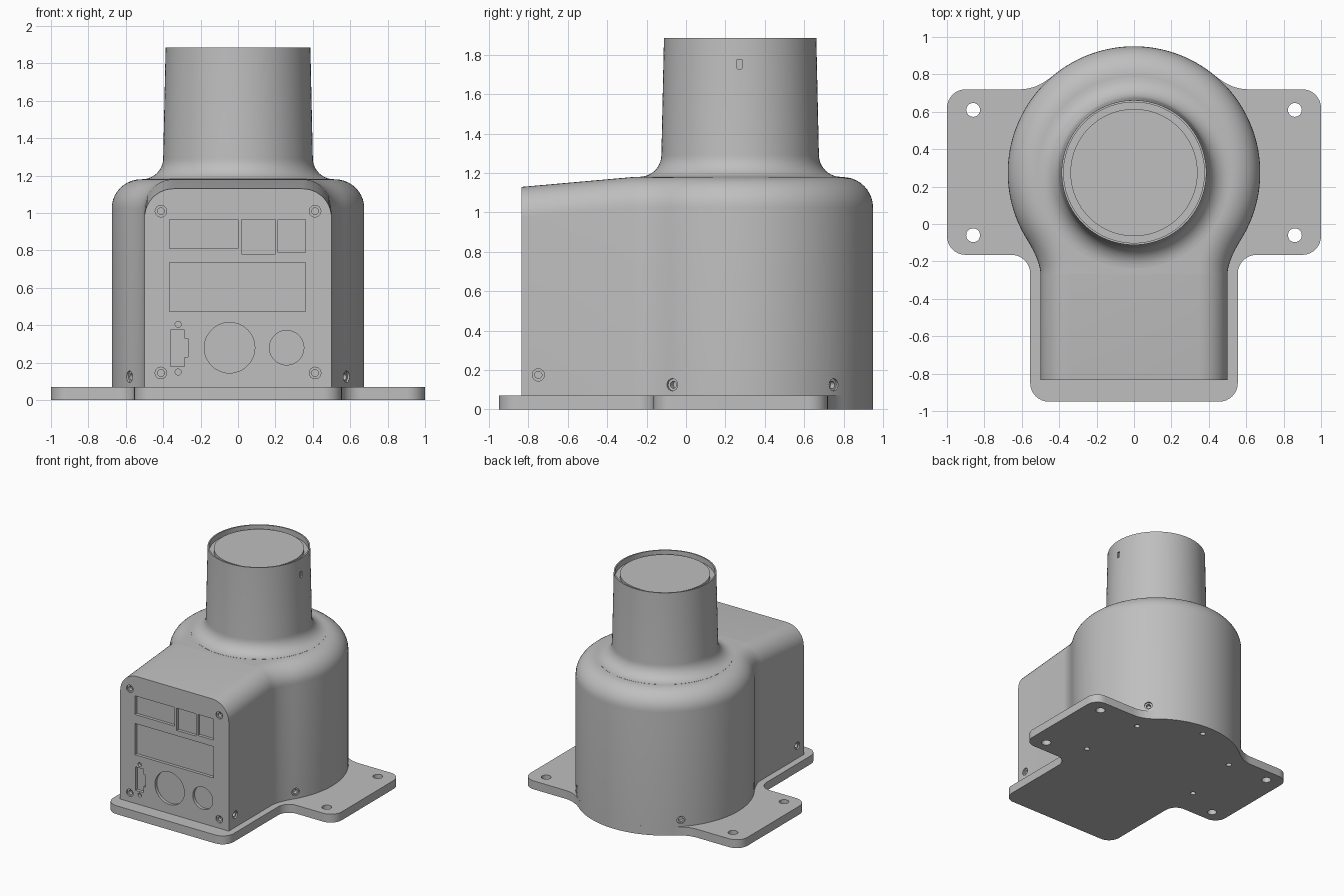
import bpy, bmesh, math
from mathutils import Matrix, Vector

if "Cube" in bpy.data.objects:
    bpy.data.objects.remove(bpy.data.objects["Cube"], do_unlink=True)

CY, R = 0.275, 0.675              # drum centre and radius
FRONT, PLATE, TOP = -0.835, 0.07, 1.18

grey = bpy.data.materials.new("plain grey")
grey.use_nodes = True
colour = (0.52, 0.52, 0.52, 1)
grey.diffuse_color = colour
grey.node_tree.nodes["Principled BSDF"].inputs["Base Color"].default_value = colour


def make(name, bm):
    bmesh.ops.recalc_face_normals(bm, faces=bm.faces)
    mesh = bpy.data.meshes.new(name)
    bm.to_mesh(mesh)
    bm.free()
    mesh.materials.append(grey)
    obj = bpy.data.objects.new(name, mesh)
    bpy.context.collection.objects.link(obj)
    return obj


def stack(bm, rings, matrix=Matrix()):
    """Skin closed rings of equal length and cap both ends."""
    loops = [[bm.verts.new(matrix @ Vector(p)) for p in ring] for ring in rings]
    n = len(loops[0])
    for a, b in zip(loops, loops[1:]):
        for i in range(n):
            j = (i + 1) % n
            bm.faces.new((a[i], a[j], b[j], b[i]))
    bm.faces.new(loops[0][::-1])
    bm.faces.new(loops[-1])


def prism(bm, outline, low, high, matrix=Matrix()):
    stack(bm, [[(x, y, z) for x, y in outline] for z in (low, high)], matrix)


def circle(r, n=48, cx=0, cy=0):
    return [(cx + r * math.cos(math.tau * i / n), cy + r * math.sin(math.tau * i / n))
            for i in range(n)]


def lathe(bm, profile, n=48, matrix=Matrix()):
    stack(bm, [[(x, y, z) for x, y in circle(r, n)] for r, z in profile], matrix)


def curve(a, c, b, n=8):
    """Quadratic blend from a to b, steered by c."""
    a, b, c = Vector(a), Vector(b), Vector(c)
    return [tuple(a * (1 - t) ** 2 + c * 2 * t * (1 - t) + b * t * t)
            for t in (i / n for i in range(n + 1))]


def fillet(prev, corner, nxt, r, n=8):
    """Round a right-angled corner, running from prev towards nxt."""
    c = Vector(corner)
    u, v = (Vector(prev) - c).normalized(), (Vector(nxt) - c).normalized()
    mid = c + (u + v) * r
    return [tuple(mid - v * r * math.cos(t) - u * r * math.sin(t))
            for t in (math.pi / 2 * i / n for i in range(n + 1))]


def drum_arc(start_deg, n=48):
    return [(R * math.cos(t), CY + R * math.sin(t)) for t in
            (math.radians(start_deg + (90 - start_deg) * i / n) for i in range(n + 1))]


def mirrored(half):
    return half + [(-x, y) for x, y in reversed(half) if x > 1e-5]


def cut(obj, bm):
    cutter = make("cutter", bm)
    cutter.hide_render = True
    mod = obj.modifiers.new("cut", "BOOLEAN")
    mod.operation, mod.solver, mod.object = "DIFFERENCE", "EXACT", cutter
    bpy.context.view_layer.objects.active = obj
    bpy.ops.object.modifier_apply(modifier=mod.name)
    bpy.data.objects.remove(cutter, do_unlink=True)


def smooth(obj):
    bpy.ops.object.select_all(action="DESELECT")
    obj.select_set(True)
    bpy.context.view_layer.objects.active = obj
    bpy.ops.object.shade_smooth_by_angle(angle=math.radians(30))


# Mounting plate: cross-shaped flange that follows the drum at the back
corners = [(0, -0.95), (0.555, -0.95), (0.555, -0.165), (1, -0.165), (1, 0.72), (0.5, 0.72)]
half = []
for k in range(1, 5):
    half += fillet(corners[k - 1], corners[k], corners[k + 1], 0.1)
arc = drum_arc(50)
half += curve((0.61, 0.72), (0.52, 0.72), arc[0])[:-1] + arc
bm = bmesh.new()
prism(bm, mirrored(half), 0, PLATE)
plate = make("mounting_plate", bm)

# Through holes in the wings and blind holes underneath
bm = bmesh.new()
for s in (-1, 1):
    for y in (-0.06, 0.61):
        prism(bm, circle(0.037, 32, s * 0.86, y), -0.1, 0.2)
    for x, y in ((0.55, 0.073), (0.475, 0.605)):
        prism(bm, circle(0.022, 24, s * x, y), -0.1, 0.05)
prism(bm, circle(0.022, 24, 0, 0.85), -0.1, 0.05)
cut(plate, bm)

# Housing: drum blended into a front box, with a rounded top edge
arc = drum_arc(-32, 64)
outline = mirrored([(0.5, -1.2)] + curve((0.5, -0.27), (0.5, -0.199), arc[0])[:-1] + arc)


def inset(points, d):
    out = []
    for i, p in enumerate(points):
        e1 = (Vector(p) - Vector(points[i - 1])).normalized()
        e2 = (Vector(points[(i + 1) % len(points)]) - Vector(p)).normalized()
        n1, n2 = Vector((-e1.y, e1.x)), Vector((-e2.y, e2.x))
        out.append(Vector(p) + (n1 + n2) * d / (1 + n1.dot(n2)))
    return out


ROUND = 0.155
rings = [[(x, y, PLATE) for x, y in outline]]
for i in range(11):
    t = math.pi / 2 * i / 10
    z = TOP - ROUND + ROUND * math.sin(t)
    rings.append([(p.x, p.y, z) for p in inset(outline, ROUND * (1 - math.cos(t)))])
bm = bmesh.new()
stack(bm, rings)
for y, clear in ((FRONT, True), (-0.27, False)):
    bmesh.ops.bisect_plane(bm, geom=bm.verts[:] + bm.edges[:] + bm.faces[:],
                           plane_co=(0, y, 0), plane_no=(0, 1, 0), clear_inner=clear)
bmesh.ops.holes_fill(bm, edges=[e for e in bm.edges if e.is_boundary])
for v in bm.verts:
    if v.co.y < -0.8 and v.co.z > 0.9:
        v.co.z -= 0.05            # lid slopes down to the front
housing = make("housing", bm)

# Front panel openings
bm = bmesh.new()
face = Matrix.Translation((0, FRONT, 0)) @ Matrix.Rotation(math.pi / 2, 4, "X")
for x0, x1, z0, z1 in ((-0.365, 0, 0.81, 0.965), (0.02, 0.2, 0.78, 0.965),
                       (0.215, 0.36, 0.79, 0.965), (-0.365, 0.36, 0.475, 0.735)):
    prism(bm, [(x0, z0), (x1, z0), (x1, z1), (x0, z1)], -0.025, 0.05, face)
for x, z, r in ((-0.045, 0.28, 0.135), (0.26, 0.28, 0.092),
                (-0.32, 0.405, 0.016), (-0.32, 0.15, 0.016)):
    prism(bm, circle(r, 48, x, z), -0.025, 0.05, face)
prism(bm, [(-0.36, 0.18), (-0.285, 0.18), (-0.285, 0.23), (-0.268, 0.23), (-0.268, 0.33),
           (-0.285, 0.33), (-0.285, 0.375), (-0.36, 0.375)], -0.025, 0.05, face)

# Stepped screw recesses on the front, the box sides and the drum
screws = []
for s in (-1, 1):
    screws += [((s * 0.412, FRONT, z), (0, -1, 0)) for z in (0.145, 1.01)]
    screws.append(((s * 0.5, -0.75, 0.175), (s, 0, 0)))
    for y in (-0.07, 0.75):
        x = s * math.sqrt(R * R - (y - CY) ** 2)
        screws.append(((x, y, 0.125), (x, y - CY, 0)))
for place, normal in screws:
    turn = Vector(normal).to_track_quat("Z", "Y").to_matrix().to_4x4()
    lathe(bm, [(0.018, -0.04), (0.018, -0.012), (0.031, -0.012), (0.031, 0.04)],
          24, Matrix.Translation(place) @ turn)
cut(housing, bm)

# Neck: flared foot, slight taper and a rim around a recessed groove
flare = [(0.512 - 0.112 * math.sin(t), 1.293 - 0.112 * math.cos(t))
         for t in (math.pi / 2 * i / 10 for i in range(11))]
bm = bmesh.new()
lathe(bm, [(0.512, 1.1)] + flare + [(0.387, 1.885), (0.376, 1.885), (0.376, 1.84),
                                    (0.34, 1.84), (0.34, 1.867)], 96)
bmesh.ops.translate(bm, verts=bm.verts, vec=(0, CY, 0))
neck = make("neck", bm)

# Small slot in the side of the neck
bm = bmesh.new()
side = Matrix.Translation((0.388, 0.272, 1.755)) @ Matrix(
    ((0, 0, 1, 0), (1, 0, 0, 0), (0, 1, 0, 0), (0, 0, 0, 1)))
slot = [(0.013, 0.022), (-0.013, 0.022)] + [
    (-0.013 * math.cos(t), -0.017 - 0.013 * math.sin(t))
    for t in (math.pi * i / 8 for i in range(9))]
prism(bm, slot, -0.008, 0.05, side)
cut(neck, bm)

for part in (plate, housing, neck):
    smooth(part)
